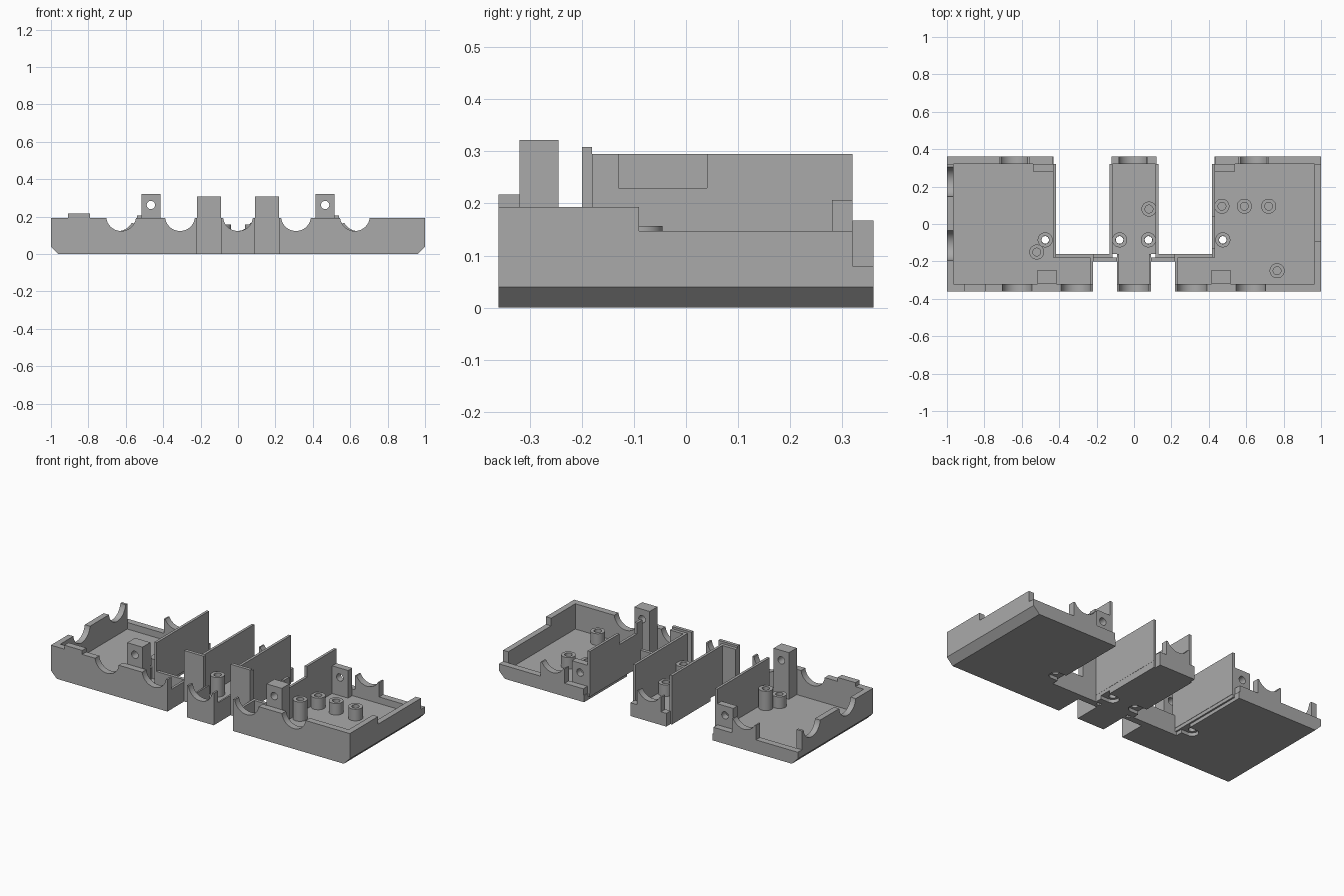
import bpy
from math import radians
from mathutils import Vector

if "Cube" in bpy.data.objects:
    bpy.data.objects.remove(bpy.data.objects["Cube"])

grey = bpy.data.materials.new("plain_grey")
grey.use_nodes = True
grey.diffuse_color = (0.4, 0.4, 0.4, 1)
grey.node_tree.nodes["Principled BSDF"].inputs["Base Color"].default_value = (0.4, 0.4, 0.4, 1)

WALL, FLOOR, RIM = 0.04, 0.04, 0.193
BACK, REAR = 0.36, 0.32


def prism(name, outline, y0, y1):
    """Extrude an (x, z) outline along y."""
    n = len(outline)
    verts = [(x, y, z) for y in (y0, y1) for x, z in outline]
    faces = [tuple(range(n)), tuple(range(2 * n - 1, n - 1, -1))]
    faces += [(i, i + n, (i + 1) % n + n, (i + 1) % n) for i in range(n)]
    mesh = bpy.data.meshes.new(name)
    mesh.from_pydata(verts, [], faces)
    mesh.materials.append(grey)
    obj = bpy.data.objects.new(name, mesh)
    bpy.context.collection.objects.link(obj)
    bpy.context.view_layer.objects.active = obj
    bpy.ops.object.select_all(action="DESELECT")
    obj.select_set(True)
    bpy.ops.object.mode_set(mode="EDIT")
    bpy.ops.mesh.select_all(action="SELECT")
    bpy.ops.mesh.normals_make_consistent(inside=False)
    bpy.ops.object.mode_set(mode="OBJECT")
    return obj


def box(name, xa, xb, y0, y1, z0, z1):
    x0, x1 = sorted((xa, xb))
    return prism(name, [(x0, z0), (x1, z0), (x1, z1), (x0, z1)], y0, y1)


def cylinder(name, centre, radius, length, axis="Z"):
    direction = {"X": Vector((1, 0, 0)), "Y": Vector((0, 1, 0)), "Z": Vector((0, 0, 1))}[axis]
    bpy.ops.mesh.primitive_cylinder_add(vertices=40, radius=radius, depth=length, location=centre,
                                        rotation=direction.to_track_quat("Z", "Y").to_euler())
    obj = bpy.context.object
    obj.name = name
    obj.data.materials.append(grey)
    return obj


def cut(obj, *cutters):
    """Subtract the cutters, then discard them."""
    for cutter in cutters:
        cutter.hide_render = True
        mod = obj.modifiers.new("cut", "BOOLEAN")
        mod.operation, mod.solver, mod.object = "DIFFERENCE", "EXACT", cutter
        bpy.ops.object.select_all(action="DESELECT")
        bpy.context.view_layer.objects.active = obj
        obj.select_set(True)
        bpy.ops.object.modifier_apply(modifier=mod.name)
        bpy.data.objects.remove(cutter)
    bpy.ops.object.shade_smooth_by_angle(angle=radians(30))
    return obj


def pipe_cut(x, y, axis="Y", radius=0.08):
    return cylinder("pipe_cutter", (x, y, 0.203), radius, 0.1, axis)


def screw_cuts(x, y, edge):
    """Through hole and underside slot running out to the edge."""
    return (cylinder("hole_cutter", (x, y, 0), 0.02, 0.2),
            cylinder("slot_end_cutter", (x, y, 0), 0.035, 0.04),
            box("slot_cutter", x, edge, y - 0.035, y + 0.035, -0.02, 0.02))


def boss(name, x, y, top, through=False):
    post = cylinder(name, (x, y, (top + 0.03) / 2), 0.04, top - 0.03)
    depth = 0.4 if through else 0.1
    cut(post, cylinder("bore_cutter", (x, y, top), 0.021, depth))


def cradle(name, x):
    """Pipe rest on the rear lip."""
    cut(box(name, x - 0.08, x + 0.08, REAR, BACK, FLOOR, 0.167), pipe_cut(x, 0.34))


def lug(name, xa, xb, y0, y1, top, hole):
    cut(box(name, xa, xb, y0, y1, FLOOR, top),
        cylinder("lug_cutter", ((xa + xb) / 2, y0, hole), 0.022, 0.3, "Y"))


# Two outer trays, mirrored in their main shape
for s, side in ((-1, "right"), (1, "left")):
    floor = prism(side + "_floor", [(s * 0.43, 0), (s * 0.96, 0), (s, FLOOR), (s * 0.43, FLOOR)],
                  -BACK, BACK)
    cut(floor, *screw_cuts(s * 0.475, -0.085, s * 0.4))
    box(side + "_floor_wing", s * 0.22, s * 0.432, -BACK, -0.16, 0, FLOOR)
    box(side + "_floor_edge", s * 0.42, s * 0.432, -0.16, REAR, 0.02, FLOOR)
    cut(box(side + "_front_wall", s * 0.22, s, -BACK, -REAR, FLOOR, RIM),
        pipe_cut(s * 0.31, -0.34), pipe_cut(s * 0.625, -0.34))
    box(side + "_wing_end_wall", s * 0.22, s * 0.235, -REAR, -0.16, FLOOR, 0.12)
    box(side + "_wing_back_wall", s * 0.22, s * 0.42, -0.18, -0.16, FLOOR, 0.12)
    box(side + "_rear_lip", s * 0.435, s, REAR, BACK, FLOOR, 0.08)
    cradle(side + "_rear_cradle", s * 0.64)
    lug(side + "_front_post", s * 0.415, s * 0.517, -REAR, -0.245, 0.322, 0.262)
    lug(side + "_rear_lug", s * 0.43, s * 0.54, 0.28, REAR, 0.207, 0.15)
    plate = box(side + "_slot_plate", s * 0.418, s * 0.434, -0.18, REAR, FLOOR, 0.295)
    if s > 0:
        cut(plate, box("notch_cutter", 0.4, 0.45, -0.13, 0.04, 0.23, 0.35))
    boss(side + "_screw_boss", s * 0.475, -0.085, 0.157, True)

# Outer end walls
box("left_end_wall_front", 0.965, 1, -BACK, -0.09, FLOOR, RIM)
box("left_end_wall_rear", 0.965, 1, -0.09, REAR, FLOOR, 0.147)
cut(box("right_end_wall", -1, -0.965, -BACK, REAR, FLOOR, RIM),
    pipe_cut(-0.98, -0.115, "X"), pipe_cut(-0.98, 0.225, "X"))
box("front_wall_tab", -0.91, -0.79, -BACK, -REAR, RIM - 0.01, 0.217)

# Narrow middle tray
middle = box("middle_floor", -0.13, 0.13, -0.16, REAR, 0, FLOOR)
cut(middle, *screw_cuts(-0.077, -0.085, -0.15), *screw_cuts(0.077, -0.085, 0.15))
box("middle_floor_front", -0.09, 0.09, -BACK, -0.16, 0, FLOOR)
box("middle_floor_rear", -0.12, 0.12, REAR, BACK, 0, FLOOR)
cut(box("middle_front_wall", -0.09, 0.09, -BACK, -REAR, FLOOR, RIM), pipe_cut(0, -0.34))
box("middle_rear_lip", -0.12, 0.12, REAR, BACK, FLOOR, 0.08)
cradle("middle_rear_cradle", -0.005)
for s, side in ((-1, "right"), (1, "left")):
    box("middle_plate_" + side, s * 0.115, s * 0.131, -0.18, REAR, FLOOR, 0.295)
    box("middle_side_wall_" + side, s * 0.08, s * 0.09, -REAR, -0.16, FLOOR, 0.12)
    box("bridge_plate_" + side, s * 0.09, s * 0.22, -0.2, -0.18, 0, 0.308)
    box("bridge_backing_" + side, s * 0.115, s * 0.22, -0.18, -0.16, 0, 0.295)
    boss("middle_screw_boss_" + side, s * 0.077, -0.085, 0.157, True)

# Short blind bosses on the floors
for i, (x, y) in enumerate([(-0.52, -0.15), (0.08, 0.08), (0.47, 0.095),
                            (0.59, 0.095), (0.72, 0.095), (0.765, -0.25)]):
    boss("short_boss_%d" % (i + 1), x, y, 0.11)
